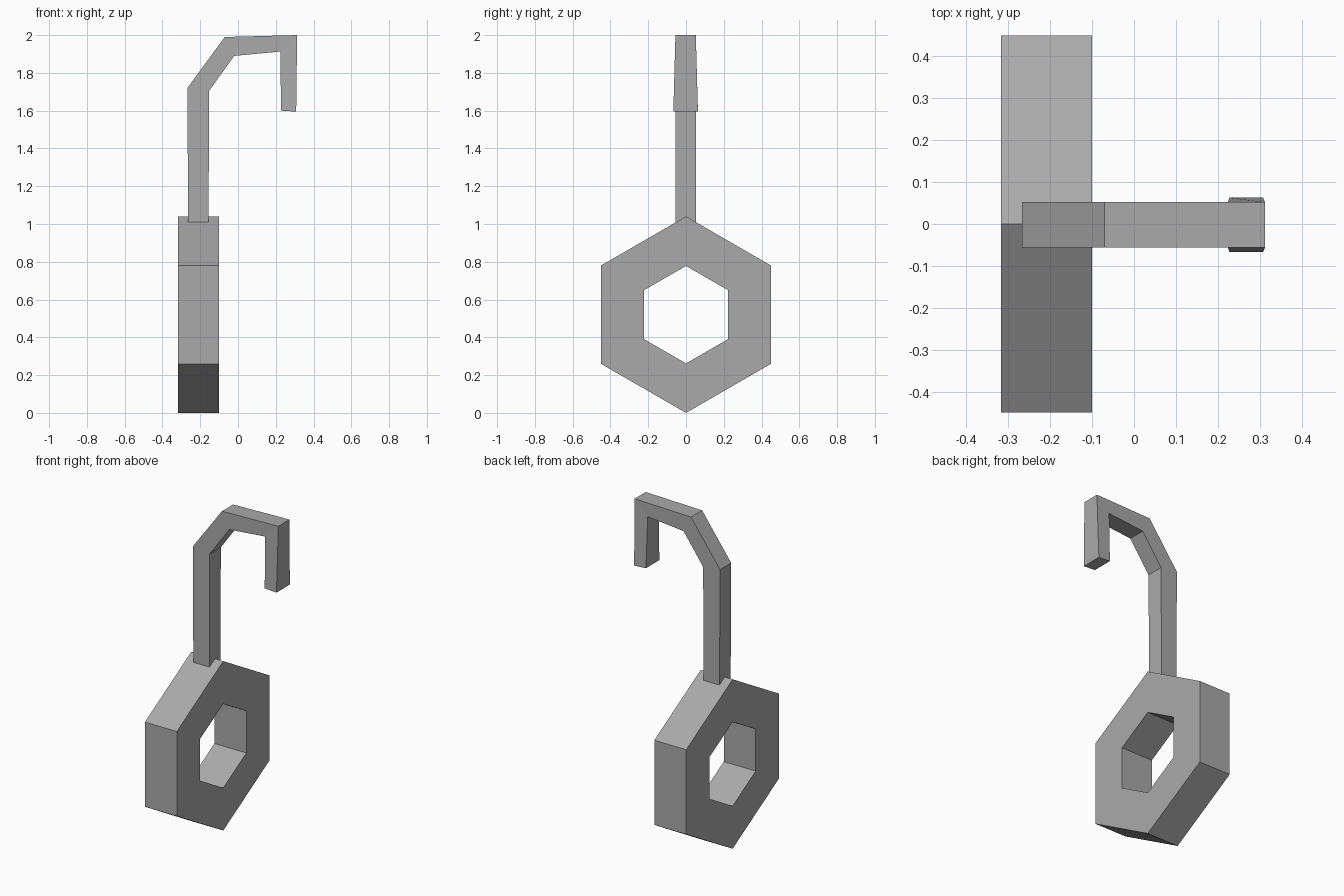
import bpy
import bmesh
from math import sin, cos, pi

cube = bpy.data.objects.get("Cube")
if cube:
    bpy.data.objects.remove(cube, do_unlink=True)

# Single grey metal
metal = bpy.data.materials.new("grey metal")
metal.use_nodes = True
grey = (0.4, 0.4, 0.4, 1)
metal.diffuse_color = grey
metal.node_tree.nodes["Principled BSDF"].inputs["Base Color"].default_value = grey


def loft(name, sections, closed):
    """Join four-sided sections into a bar, either as a loop or with end caps."""
    bm = bmesh.new()
    rings = [[bm.verts.new(p) for p in s] for s in sections]
    following = rings[1:] + rings[:1] if closed else rings[1:]
    for a, b in zip(rings, following):
        for i in range(4):
            j = (i + 1) % 4
            bm.faces.new((a[i], a[j], b[j], b[i]))
    if not closed:
        bm.faces.new(rings[0])
        bm.faces.new(rings[-1])
    bmesh.ops.recalc_face_normals(bm, faces=bm.faces)
    mesh = bpy.data.meshes.new(name)
    bm.to_mesh(mesh)
    bm.free()
    mesh.materials.append(metal)
    obj = bpy.data.objects.new(name, mesh)
    bpy.context.collection.objects.link(obj)
    return obj


# Hexagonal ring standing on one corner
LEFT, RIGHT = -0.317, -0.1
OUTER, INNER = 0.52, 0.258
ring_sections = []
for k in range(6):
    a = k * pi / 3
    corners = ((LEFT, OUTER), (RIGHT, OUTER), (RIGHT, INNER), (LEFT, INNER))
    ring_sections.append([(x, r * sin(a), OUTER + r * cos(a)) for x, r in corners])
loft("hexagon_ring", ring_sections, True)

# Bent hook: outer x, z, inner x, z, half width
path = [
    (-0.264, 1.01, -0.156, 1.01, 0.054),
    (-0.268, 1.72, -0.153, 1.705, 0.054),
    (-0.07, 1.99, -0.02, 1.89, 0.054),
    (0.313, 2.0, 0.224, 1.913, 0.054),
    (0.308, 1.595, 0.228, 1.6, 0.065),
]
SHIFT = -0.002
hook_sections = [
    [(ox, SHIFT - w, oz), (ox, SHIFT + w, oz), (ix, SHIFT + w, iz), (ix, SHIFT - w, iz)]
    for ox, oz, ix, iz, w in path
]
loft("bent_hook", hook_sections, False)
